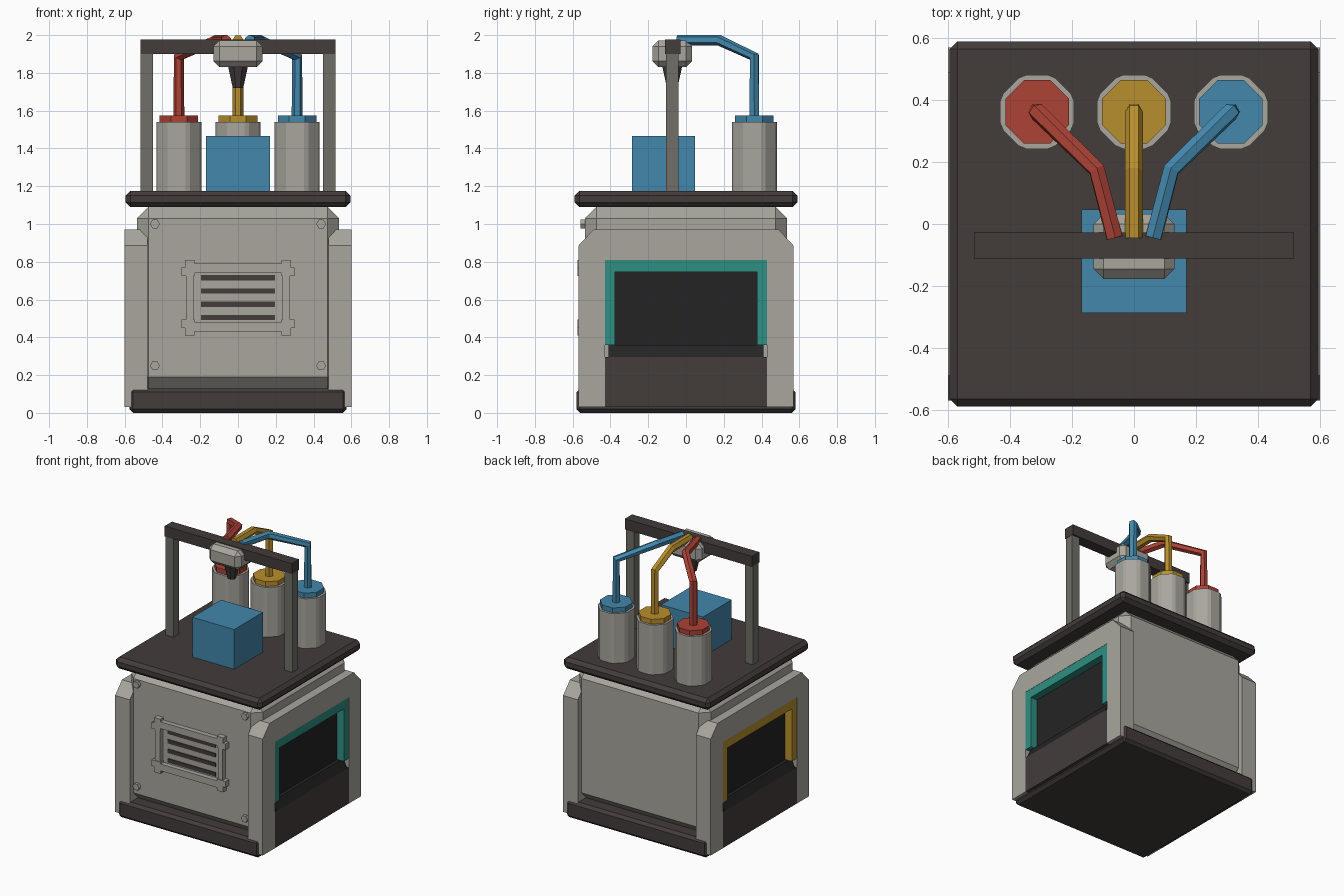
import bpy
import bmesh
from math import pi
from mathutils import Matrix, Vector

if "Cube" in bpy.data.objects:
    bpy.data.objects.remove(bpy.data.objects["Cube"], do_unlink=True)


def material(name, *srgb):
    color = [((c / 255 + 0.055) / 1.055) ** 2.4 for c in srgb] + [1]
    m = bpy.data.materials.new(name)
    m.use_nodes = True
    m.diffuse_color = color
    m.node_tree.nodes["Principled BSDF"].inputs["Base Color"].default_value = color
    return m


GREY = material("light grey", 168, 166, 157)
STEEL = material("dark grey", 112, 111, 104)
BROWN = material("dark brown", 67, 60, 59)
BLACK = material("black", 36, 36, 36)
BLUE = material("blue", 66, 135, 172)
RED = material("red", 172, 66, 54)
YELLOW = material("yellow", 185, 143, 45)
TEAL = material("teal", 46, 143, 130)


def finish(name, bm, mat):
    bmesh.ops.recalc_face_normals(bm, faces=bm.faces)
    mesh = bpy.data.meshes.new(name)
    bm.to_mesh(mesh)
    bm.free()
    mesh.materials.append(mat)
    obj = bpy.data.objects.new(name, mesh)
    bpy.context.collection.objects.link(obj)
    return obj


def box(name, x, y, z, mat, bevel=0):
    """Box from (low, high) ranges, with optional chamfered edges."""
    bm = bmesh.new()
    bmesh.ops.create_cube(bm, size=1)
    for v in bm.verts:
        v.co = [r[0] if c < 0 else r[1] for r, c in zip((x, y, z), v.co)]
    if bevel:
        bmesh.ops.bevel(bm, geom=bm.edges[:], offset=bevel, segments=1, affect='EDGES')
    return finish(name, bm, mat)


def prism(name, points, place, depth, mat):
    """Extrude a flat outline; place maps an outline point into space."""
    bm = bmesh.new()
    face = bm.faces.new([bm.verts.new(place(*p)) for p in points])
    out = bmesh.ops.extrude_face_region(bm, geom=[face])["geom"]
    bmesh.ops.translate(bm, vec=Vector(depth),
                        verts=[g for g in out if isinstance(g, bmesh.types.BMVert)])
    return finish(name, bm, mat)


def cylinder(name, center, r_low, r_high, height, sides, mat, axis='Z', edge_bevel=0):
    """Flat-sided cylinder or cone, standing on its centre point."""
    bm = bmesh.new()
    bmesh.ops.create_cone(bm, cap_ends=True, segments=sides, radius1=r_low,
                          radius2=r_high, depth=height)
    bmesh.ops.rotate(bm, verts=bm.verts, matrix=Matrix.Rotation(pi / sides, 3, 'Z'))
    if edge_bevel:
        upright = [e for e in bm.edges if abs(e.verts[0].co.z - e.verts[1].co.z) > height / 2]
        bmesh.ops.bevel(bm, geom=upright, offset=edge_bevel, segments=1, affect='EDGES')
    bmesh.ops.translate(bm, verts=bm.verts, vec=(0, 0, height / 2))
    if axis == 'Y':
        bmesh.ops.rotate(bm, verts=bm.verts, matrix=Matrix.Rotation(pi / 2, 3, 'X'))
    bmesh.ops.translate(bm, verts=bm.verts, vec=center)
    return finish(name, bm, mat)


def tube(name, points, radius, mat):
    curve = bpy.data.curves.new(name, 'CURVE')
    curve.dimensions = '3D'
    curve.bevel_depth = radius
    curve.bevel_resolution = 1
    curve.use_fill_caps = True
    spline = curve.splines.new('POLY')
    spline.points.add(len(points) - 1)
    for p, co in zip(spline.points, points):
        p.co = (*co, 1)
    spline.use_smooth = False
    curve.materials.append(mat)
    obj = bpy.data.objects.new(name, curve)
    bpy.context.collection.objects.link(obj)


def mirrored(points):
    """Complete a half outline across its first coordinate."""
    return points + [(-a, b) for a, b in reversed(points)]


# Main cabinet
box("base", (-.575, .575), (-.58, .58), (0, .13), BROWN, .02)
box("cabinet_body", (-.535, .535), (-.535, .535), (.13, 1.09), GREY, .06)
box("table_top", (-.595, .595), (-.59, .59), (1.09, 1.175), BROWN, .025)

# Side panels with a framed screen above a dark lower panel
panel = mirrored([(.43, .03), (.57, .03), (.57, .885), (.49, .97)])
panel = panel + [(-.43, .81), (.43, .81)]
frame = mirrored([(.375, .36), (.43, .36), (.43, .81)]) + [(-.375, .745), (.375, .745)]
lower = [(.5, .03), (.6, .03), (.6, .295), (.5, .295)]
ledge = [(.5, .295), (.6, .295), (.57, .36), (.5, .36)]
for side, s, frame_mat in (("left", 1, TEAL), ("right", -1, YELLOW)):
    prism(side + "_side_panel", panel, lambda a, b: (s * .48, a, b), (s * .12, 0, 0), GREY)
    prism(side + "_screen_frame", frame, lambda a, b: (s * .5, a, b), (s * .098, 0, 0), frame_mat)
    box(side + "_screen", sorted((s * .536, s * .543)), (-.376, .376), (.35, .746), BLACK)
    prism(side + "_lower_panel", lower, lambda a, b: (s * a, -.43, b), (0, .86, 0), BROWN)
    prism(side + "_screen_ledge", ledge, lambda a, b: (s * a, -.41, b), (0, .82, 0), BLACK)

# Front vent: frame bars, corner tabs and slots
MID = .61
depth = (-.57, -.53)
for s, side, end in ((1, "left", "upper"), (-1, "right", "lower")):
    box("vent_bar_" + side, sorted((s * .235, s * .275)), depth, (MID - .18, MID + .18), GREY)
    box("vent_bar_" + end, (-.235, .235), depth,
        sorted((MID + s * .13, MID + s * .18)), GREY)
    for t in (1, -1):
        box("vent_tab_tall", sorted((s * .23, s * .28)), (-.574, -.53),
            sorted((MID + t * .13, MID + t * .2)), GREY)
        box("vent_tab_wide", sorted((s * .23, s * .3)), (-.574, -.53),
            sorted((MID + t * .115, MID + t * .16)), GREY)
        cylinder("panel_bolt", (s * .44, -.53, .625 + t * .375), .026, .026, .028, 6, GREY, 'Y')
for i in range(4):
    z = MID + (i - 1.5) * .07
    box("vent_slot", (-.195, .195), (-.542, -.534), (z - .014, z + .014), BROWN)

# Gantry with dispensing head
for s, side in ((1, "left"), (-1, "right")):
    box(side + "_post", sorted((s * .45, s * .515)), (-.105, -.04), (1.17, 1.9), STEEL)
box("gantry_beam", (-.517, .517), (-.112, -.028), (1.9, 1.977), BROWN)
box("head", (-.13, .13), (-.178, .032), (1.83, 1.972), GREY, .032)
cylinder("nozzle", (0, -.073, 1.72), .03, .057, .115, 8, BROWN)

# Workpiece
box("work_block", (-.17, .17), (-.287, .047), (1.17, 1.467), BLUE)

# Supply canisters, caps and feed tubes
for x, name, mat in ((-1, "red", RED), (0, "yellow", YELLOW), (1, "blue", BLUE)):
    cx = x * .313
    cylinder(name + "_canister", (cx, .362, 1.17), .129, .129, .37, 8, GREY, edge_bevel=.014)
    cylinder(name + "_cap", (cx, .362, 1.53), .111, .111, .045, 8, mat)
    tube(name + "_tube", [(cx, .362, 1.56), (cx, .362, 1.885),
                          (x * .12, .175, 1.973), (x * .063, -.045, 1.973)], .029, mat)
